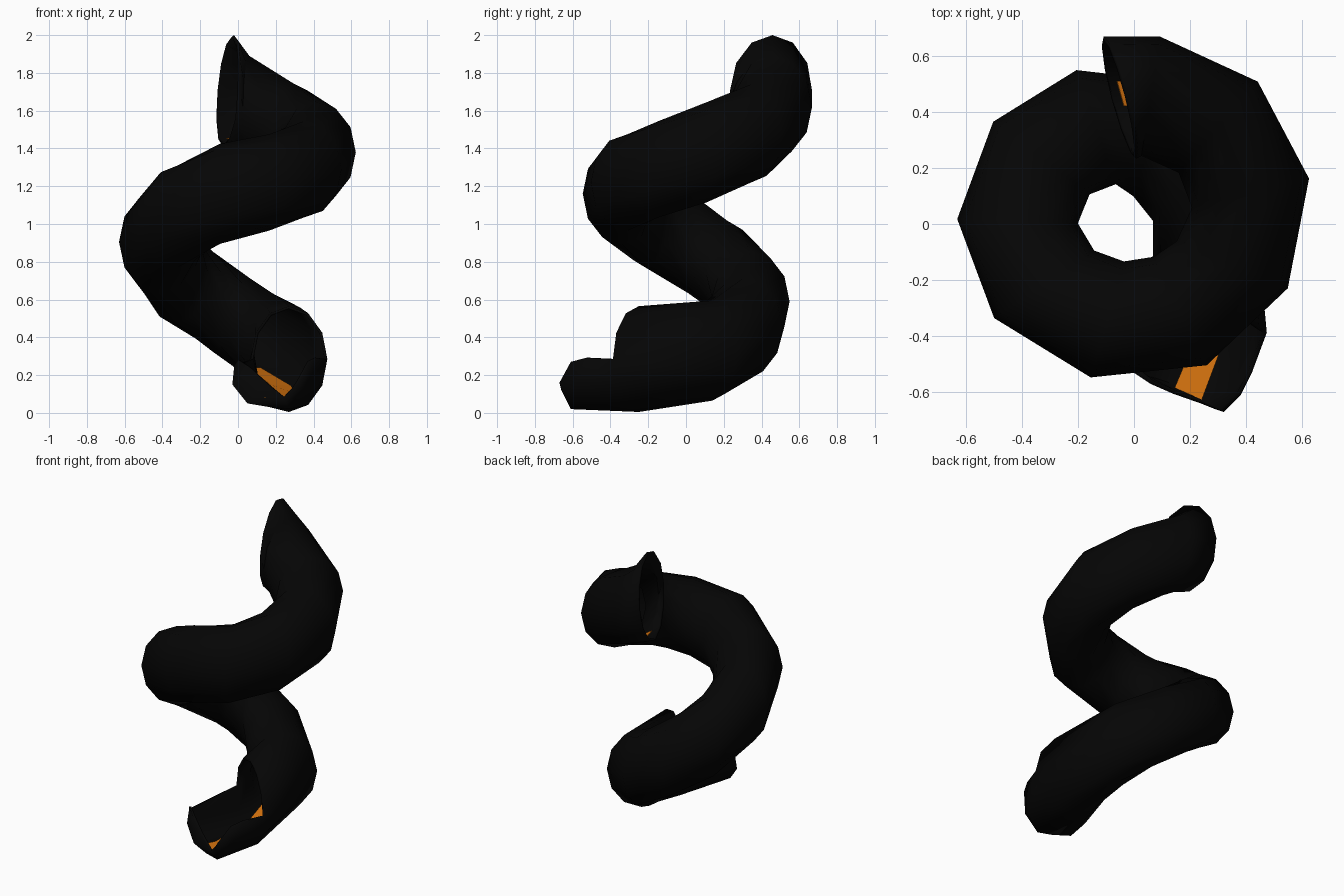
import bpy, bmesh
from math import sin, cos, radians, pi

cube = bpy.data.objects.get("Cube")
if cube:
    bpy.data.objects.remove(cube)

SIDES = 12


def material(name, color):
    m = bpy.data.materials.new(name)
    m.use_nodes = True
    m.diffuse_color = (*color, 1)
    m.node_tree.nodes["Principled BSDF"].inputs["Base Color"].default_value = (*color, 1)
    return m


def add_object(name, bm, mat, thickness):
    mesh = bpy.data.meshes.new(name)
    bm.to_mesh(mesh)
    bm.free()
    mesh.materials.append(mat)
    ob = bpy.data.objects.new(name, mesh)
    bpy.context.collection.objects.link(ob)
    wall = ob.modifiers.new("wall", "SOLIDIFY")
    wall.thickness = thickness
    wall.offset = -1
    return ob


black = material("black plastic", (0.0015, 0.0015, 0.0015))
orange = material("orange", (0.7, 0.18, 0.005))

# Tube sections from top to bottom: x, y, z, outward heading, half width, half height
sections = [
    (-0.05, 0.45, 1.705, 105, 0.225, 0.295),
    (0.06, 0.455, 1.62, 81, 0.215, 0.27),
    (0.30, 0.345, 1.48, 49, 0.215, 0.26),
    (0.415, 0.11, 1.38, 14, 0.215, 0.265),
    (0.35, -0.145, 1.29, -23, 0.215, 0.255),
    (0.165, -0.31, 1.22, -64, 0.215, 0.255),
    (-0.095, -0.34, 1.16, -106, 0.215, 0.265),
    (-0.32, -0.215, 1.04, -146, 0.215, 0.27),
    (-0.415, 0.01, 0.905, 178, 0.215, 0.27),
    (-0.33, 0.235, 0.74, 143, 0.215, 0.265),
    (-0.135, 0.345, 0.59, 109, 0.215, 0.265),
    (0.06, 0.305, 0.45, 73, 0.215, 0.265),
    (0.24, 0.14, 0.33, 37, 0.215, 0.265),
    (0.27, -0.25, 0.285, -34, 0.245, 0.28),
]


def ring(bm, section, lean=0.0):
    """Upright elliptical ring; lean tips its top along the path."""
    x, y, z, heading, w, h = section
    ux, uy = cos(radians(heading)), sin(radians(heading))
    verts = []
    for k in range(SIDES):
        c, s = cos(2 * pi * k / SIDES), sin(2 * pi * k / SIDES)
        verts.append(bm.verts.new((x + ux * w * c + uy * lean * s,
                                   y + uy * w * c - ux * lean * s, z + h * s)))
    return verts


def bridge(bm, a, b):
    for k in range(len(a) - 1):
        bm.faces.new((a[k], a[k + 1], b[k + 1], b[k]))


# Spiral tube with a tipped entry
bm = bmesh.new()
rings = [ring(bm, s, 0.03 if i == 0 else 0) for i, s in enumerate(sections)]
for a, b in zip(rings, rings[1:]):
    bridge(bm, a + a[:1], b + b[:1])

# Open exit chute: outer body, then the rounded lip
body = [(-0.02, -0.50, 0.25), (-0.03, -0.51, 0.15), (0.05, -0.55, 0.05), (0.17, -0.59, 0.03),
        (0.27, -0.61, 0.02), (0.36, -0.60, 0.12), (0.42, -0.53, 0.29)]
lip = [(0.0, -0.53, 0.28), (0.06, -0.57, 0.24), (0.14, -0.605, 0.165), (0.24, -0.64, 0.08),
       (0.29, -0.66, 0.12), (0.32, -0.67, 0.16), (0.38, -0.61, 0.27)]
rim = rings[-1][SIDES // 2:] + rings[-1][:1]
for contour in (body, lip):
    verts = [bm.verts.new(p) for p in contour]
    bridge(bm, rim, verts)
    rim = verts

tube = add_object("spiral_tube", bm, black, 0.015)
bpy.ops.object.select_all(action="DESELECT")
tube.select_set(True)
bpy.context.view_layer.objects.active = tube
bpy.ops.object.shade_smooth_by_angle(angle=radians(60))


# Orange floor strips inside the two openings
def strip(name, right, left):
    bm = bmesh.new()
    bridge(bm, [bm.verts.new(p) for p in right], [bm.verts.new(p) for p in left])
    add_object(name, bm, orange, 0.005)


strip("exit_floor_strip",
      [(0.24, -0.63, 0.085), (0.30, -0.47, 0.085), (0.31, -0.20, 0.10),
       (0.28, 0.12, 0.145), (0.12, 0.28, 0.24)],
      [(0.14, -0.595, 0.085), (0.18, -0.50, 0.08), (0.20, -0.20, 0.09),
       (0.17, 0.06, 0.15), (0.06, 0.20, 0.24)])
strip("entry_floor_strip",
      [(-0.035, 0.42, 1.455), (0.05, 0.42, 1.40)],
      [(-0.06, 0.51, 1.455), (0.05, 0.51, 1.40)])
